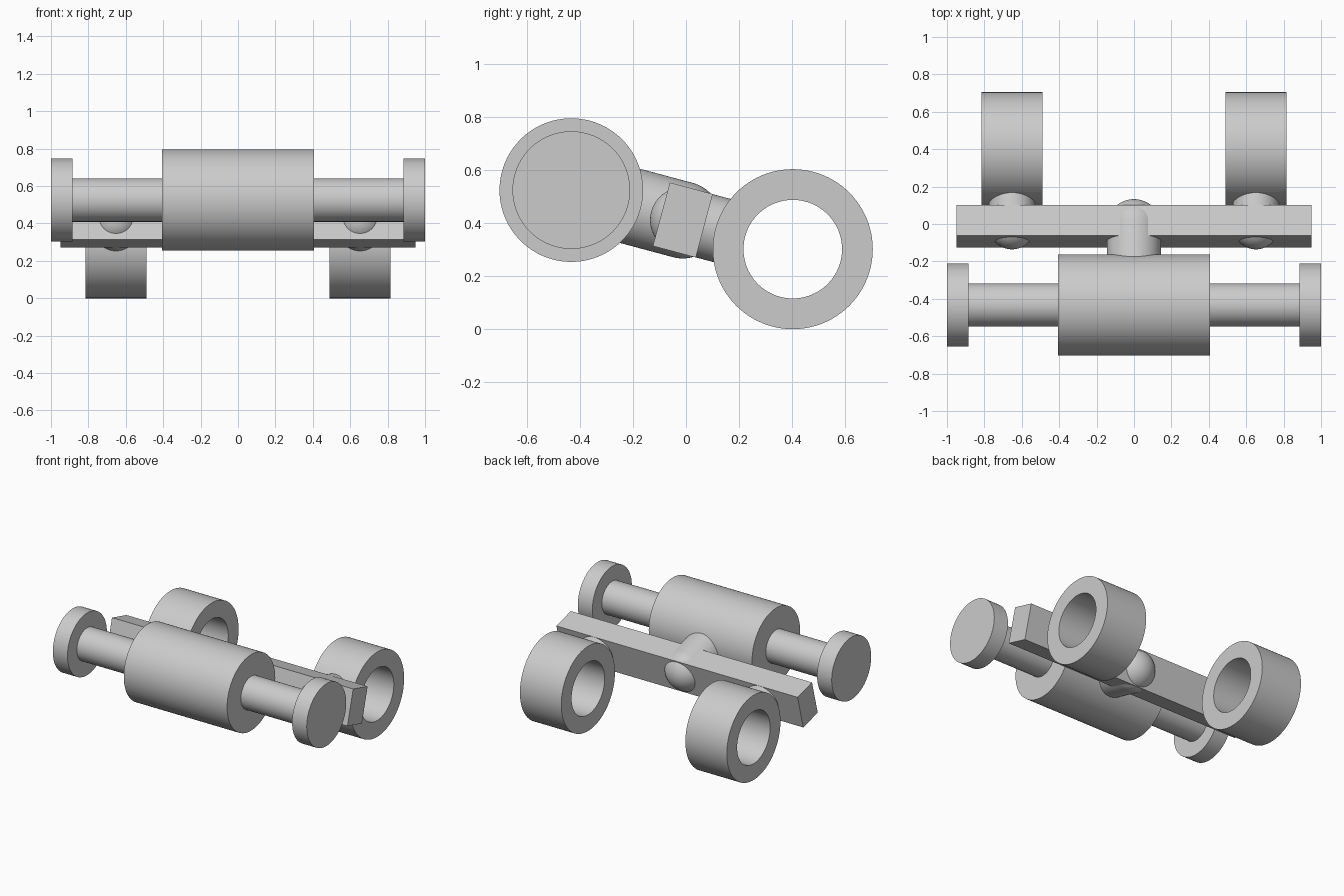
import bpy, bmesh, math
from mathutils import Matrix, Vector

if "Cube" in bpy.data.objects:
    bpy.data.objects.remove(bpy.data.objects["Cube"], do_unlink=True)

grey = bpy.data.materials.new("light grey")
grey.use_nodes = True
COLOUR = (0.6, 0.6, 0.6, 1)
grey.diffuse_color = COLOUR
grey.node_tree.nodes["Principled BSDF"].inputs["Base Color"].default_value = COLOUR

TILT = math.radians(15)
AXIS = Vector((0, math.cos(TILT), -math.sin(TILT)))   # drum-to-ring direction
BEAM = Vector((0, -0.012, 0.412))
DRUM = Vector((0, -0.433, 0.525))
RING = Vector((0, 0.403, 0.302))


def finish(name, bm, matrix):
    bmesh.ops.recalc_face_normals(bm, faces=bm.faces)
    mesh = bpy.data.meshes.new(name)
    bm.to_mesh(mesh)
    bm.free()
    mesh.materials.append(grey)
    obj = bpy.data.objects.new(name, mesh)
    bpy.context.collection.objects.link(obj)
    obj.matrix_world = matrix
    bpy.ops.object.select_all(action="DESELECT")
    obj.select_set(True)
    bpy.context.view_layer.objects.active = obj
    bpy.ops.object.shade_smooth_by_angle(angle=math.radians(30))
    return obj


def lathe(name, profile, centre, direction=Vector((1, 0, 0)), closed=False):
    """Revolve (along, radius) points about the given direction."""
    bm = bmesh.new()
    verts = [bm.verts.new((a, 0, r)) for a, r in profile]
    pairs = list(zip(verts, verts[1:]))
    if closed:
        pairs.append((verts[-1], verts[0]))
    edges = [bm.edges.new(p) for p in pairs]
    bmesh.ops.spin(bm, geom=verts + edges, cent=(0, 0, 0), axis=(1, 0, 0),
                   angle=math.tau, steps=96)
    bmesh.ops.remove_doubles(bm, verts=bm.verts, dist=1e-5)
    turn = direction.to_track_quat("X", "Z").to_matrix().to_4x4()
    return finish(name, bm, Matrix.Translation(centre) @ turn)


def cylinder(name, radius, start, end, centre):
    return lathe(name, [(start, 0), (start, radius), (end, radius), (end, 0)], centre)


def domed_post(name, radius, length, centre, direction):
    """Rod with a hemispherical end centred on the beam."""
    angles = [math.pi / 2 * i / 20 for i in range(21)]
    dome = [(-radius * math.cos(a), radius * math.sin(a)) for a in angles]
    dome[0] = (-radius, 0)
    return lathe(name, dome + [(length, radius), (length, 0)], centre, direction)


# Drum with its through shaft
cylinder("drum", 0.271, -0.407, 0.407, DRUM)
cylinder("shaft", 0.116, -0.95, 0.95, DRUM)

# Tilted cross beam
bm = bmesh.new()
bmesh.ops.create_cube(bm, size=1)
bmesh.ops.scale(bm, vec=(1.9, 0.168, 0.248), verts=bm.verts)
finish("cross_beam", bm, Matrix.Translation(BEAM) @ Matrix.Rotation(-TILT, 4, "X"))

# Post joining beam and drum
domed_post("centre_post", 0.145, 0.3, BEAM, -AXIS)

# End discs, rings and ring posts on both sides
for side, sign in (("left", 1), ("right", -1)):
    cylinder(side + "_end_disc", 0.222, sign * 0.885, sign * 1.0, DRUM)
    offset = Vector((sign * 0.652, 0, 0))
    domed_post(side + "_ring_post", 0.1235, 0.2, BEAM + offset, AXIS)
    half = 0.163
    lathe(side + "_ring", [(-half, 0.186), (-half, 0.302), (half, 0.302), (half, 0.186)],
          RING + offset, closed=True)
